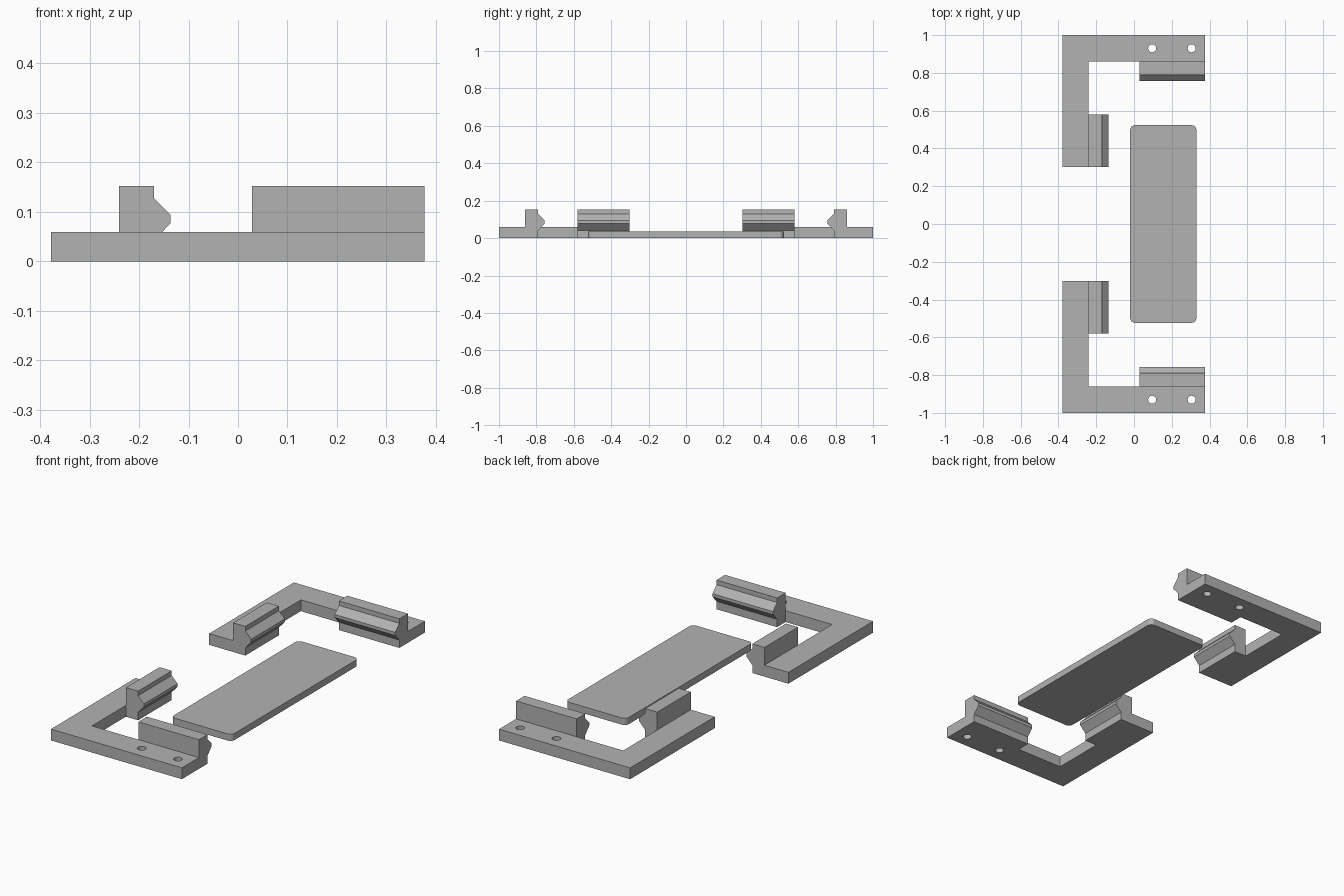
import bpy, bmesh, math
from mathutils import Vector

if "Cube" in bpy.data.objects:
    bpy.data.objects.remove(bpy.data.objects["Cube"], do_unlink=True)

grey = bpy.data.materials.new("plain_grey")
grey.use_nodes = True
colour = (0.45, 0.45, 0.45, 1)
grey.diffuse_color = colour
grey.node_tree.nodes["Principled BSDF"].inputs["Base Color"].default_value = colour


def prism(name, outline, sweep):
    """Extrude a closed 3D outline along a vector."""
    bm = bmesh.new()
    face = bm.faces.new([bm.verts.new(p) for p in outline])
    ext = bmesh.ops.extrude_face_region(bm, geom=[face])
    moved = [v for v in ext["geom"] if isinstance(v, bmesh.types.BMVert)]
    bmesh.ops.translate(bm, verts=moved, vec=Vector(sweep))
    bmesh.ops.recalc_face_normals(bm, faces=bm.faces)
    mesh = bpy.data.meshes.new(name)
    bm.to_mesh(mesh)
    bm.free()
    obj = bpy.data.objects.new(name, mesh)
    bpy.context.collection.objects.link(obj)
    mesh.materials.append(grey)
    return obj


def mirror_front_to_back(obj):
    mod = obj.modifiers.new("front_to_back", "MIRROR")
    mod.use_axis = (False, True, False)


# L-shaped corner bracket
LEFT, RIGHT, INNER_X, INNER_Y, ARM_END = -0.378, 0.377, -0.24, -0.86, -0.303
corner = [(LEFT, -1), (RIGHT, -1), (RIGHT, INNER_Y), (INNER_X, INNER_Y),
          (INNER_X, ARM_END), (LEFT, ARM_END)]
bracket = prism("corner_brackets", [(x, y, 0) for x, y in corner], (0, 0, 0.059))

# Screw holes through the bracket
for i, x in enumerate((0.096, 0.305)):
    ring = [(x + 0.021 * math.cos(a), -0.93 + 0.021 * math.sin(a), -0.1)
            for a in (math.tau * k / 32 for k in range(32))]
    cutter = prism(f"screw_hole_cutter_{i + 1}", ring, (0, 0, 0.3))
    cutter.hide_render = True
    cutter.hide_set(True)
    cutter.display_type = "WIRE"
    cut = bracket.modifiers.new("screw_hole", "BOOLEAN")
    cut.object = cutter
    cut.solver = "EXACT"
mirror_front_to_back(bracket)

# Hooked clip section: distance out from the bracket's inner edge, height
clip = [(0, 0), (0.07, 0), (0.07, 0.041), (0.104, 0.078), (0.104, 0.094),
        (0.07, 0.128), (0.07, 0.152), (0, 0.152)]
side_clip = prism("side_clips", [(INNER_X + d, -0.58, z) for d, z in clip],
                  (0, 0.58 + ARM_END, 0))
end_clip = prism("end_clips", [(0.028, INNER_Y + d, z) for d, z in clip],
                 (RIGHT - 0.028, 0, 0))
for obj in (side_clip, end_clip):
    mirror_front_to_back(obj)

# Flat plate with rounded corners
R = 0.025
plate_outline = []
for q, (x, y) in enumerate([(0.33, 0.523), (-0.02, 0.523), (-0.02, -0.523), (0.33, -0.523)]):
    cx = x - math.copysign(R, x - 0.155)
    cy = y - math.copysign(R, y)
    for k in range(9):
        a = math.pi / 2 * (q + k / 8)
        plate_outline.append((cx + R * math.cos(a), cy + R * math.sin(a), 0))
prism("centre_plate", plate_outline, (0, 0, 0.035))
